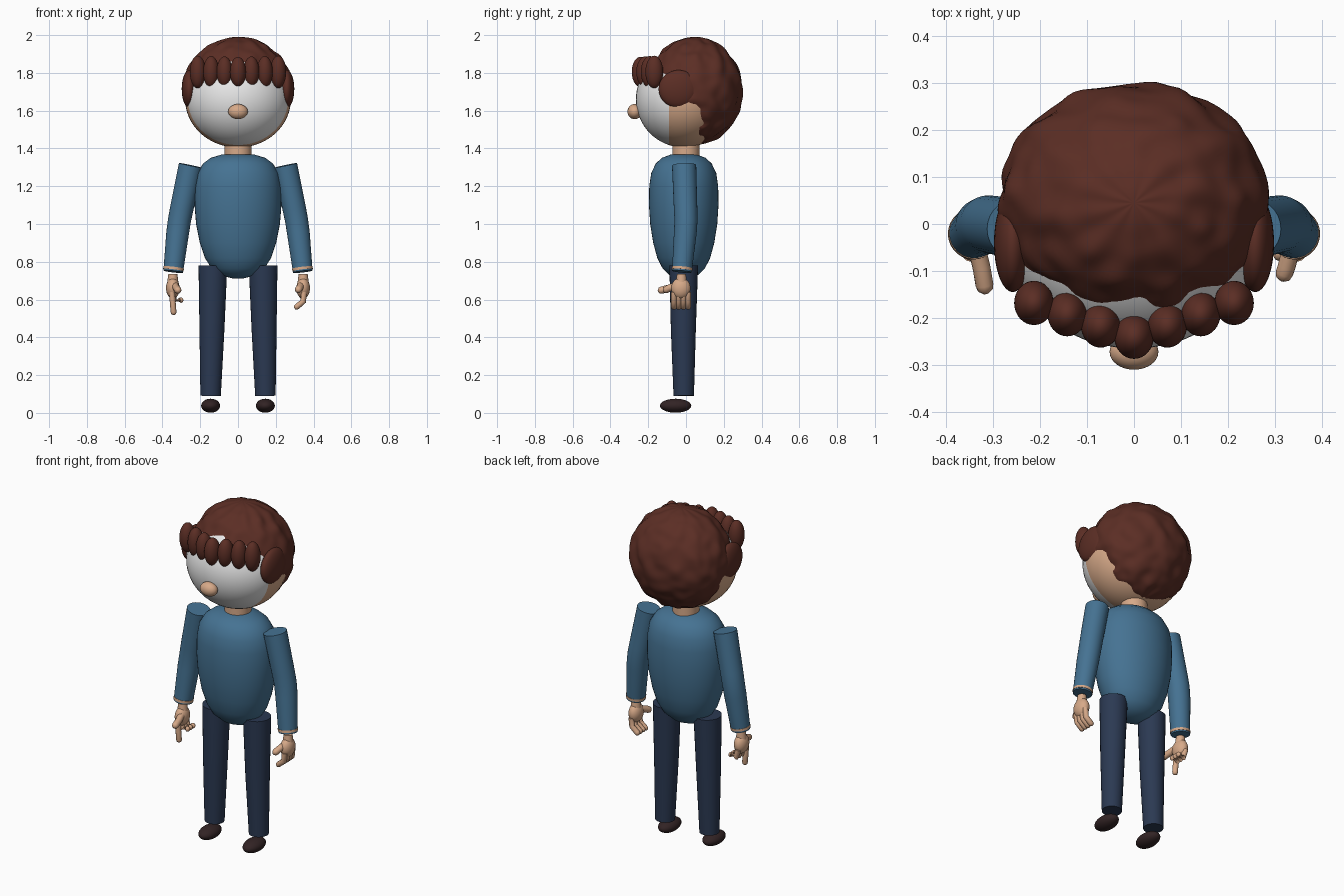
import bpy, bmesh, math
from mathutils import Vector, noise

cube = bpy.data.objects.get("Cube")
if cube:
    bpy.data.objects.remove(cube)


def material(name, rgb):
    m = bpy.data.materials.new(name)
    m.use_nodes = True
    m.diffuse_color = (*rgb, 1)
    bsdf = next(n for n in m.node_tree.nodes if n.type == 'BSDF_PRINCIPLED')
    bsdf.inputs["Base Color"].default_value = (*rgb, 1)
    return m


SKIN = material("skin", (0.68, 0.40, 0.25))
FACE = material("face white", (0.80, 0.80, 0.80))
HAIR = material("hair brown", (0.105, 0.027, 0.018))
SHIRT = material("shirt blue", (0.06, 0.17, 0.29))
PANTS = material("trouser navy", (0.024, 0.041, 0.085))
SHOE = material("shoe dark brown", (0.032, 0.017, 0.018))


def finish(name, bm, *mats):
    bmesh.ops.recalc_face_normals(bm, faces=bm.faces)
    me = bpy.data.meshes.new(name)
    bm.to_mesh(me)
    bm.free()
    for m in mats:
        me.materials.append(m)
    me.shade_smooth()
    me.set_sharp_from_angle(angle=math.radians(45))
    ob = bpy.data.objects.new(name, me)
    bpy.context.collection.objects.link(ob)
    return ob


def sphere_mesh(centre, radii, u=32, v=20):
    bm = bmesh.new()
    bmesh.ops.create_uvsphere(bm, u_segments=u, v_segments=v, radius=1)
    for p in bm.verts:
        p.co = Vector(a * r + c for a, r, c in zip(p.co, radii, centre))
    return bm


def ellipsoid(name, centre, radii, mat):
    return finish(name, sphere_mesh(centre, radii), mat)


def tube(name, path, radii, mat, depth=1.0, sides=28):
    """Loft circles along a path and cap both ends."""
    bm = bmesh.new()
    pts = [Vector(p) for p in path]
    rings = []
    for i, p in enumerate(pts):
        t = (pts[min(i + 1, len(pts) - 1)] - pts[max(i - 1, 0)]).normalized()
        u = Vector((1, 0, 0))
        u = (u - t * u.dot(t)).normalized()
        v = t.cross(u) * depth
        angles = [math.tau * k / sides for k in range(sides)]
        rings.append([bm.verts.new(p + radii[i] * (u * math.cos(a) + v * math.sin(a)))
                      for a in angles])
    for a, b in zip(rings, rings[1:]):
        for k in range(sides):
            j = (k + 1) % sides
            bm.faces.new((a[k], a[j], b[j], b[k]))
    bm.faces.new(rings[0])
    bm.faces.new(rings[-1])
    return finish(name, bm, mat)


def finger(name, path, r):
    # rounded tip beyond the last joint
    a, b = Vector(path[-2]), Vector(path[-1])
    d = (b - a).normalized() * r
    pts = path[:-1] + [b - d, b - d * 0.4, b]
    radii = [r] * (len(path) - 1) + [r, r * 0.85, r * 0.3]
    tube(name, pts, radii, SKIN, sides=12)


# Head with a white front mask
HC, HR = Vector((0, -0.01, 1.66)), Vector((0.28, 0.255, 0.255))
bm = sphere_mesh(HC, HR, 48, 32)
bmesh.ops.bisect_plane(bm, geom=bm.verts[:] + bm.edges[:] + bm.faces[:],
                       plane_co=(0, -0.09, 0), plane_no=(0, 1, 0))
for f in bm.faces:
    f.material_index = int(f.calc_center_median().y < -0.09)
finish("head", bm, SKIN, FACE)
ellipsoid("nose", (0, -0.272, 1.595), (0.052, 0.038, 0.04), SKIN)
tube("neck", [(0, 0, 1.34), (0, 0, 1.46)], [0.072, 0.072], SKIN)

# Hair cap: wavy shell that sinks into the head along a ragged hairline
CC, CR = Vector((0, 0.045, 1.705)), Vector((0.287, 0.255, 0.285))
bm = sphere_mesh((0, 0, 0), (1, 1, 1), 112, 72)
for p in bm.verts:
    d = p.co.copy()
    ang = math.atan2(d.y, d.x)
    flat = math.hypot(d.x, d.y)
    ridge = 0.5 + 0.5 * math.sin(10 * ang + 2.2 * math.sin(4 * d.z))
    wave = 0.03 * flat * (ridge - 0.5) + 0.035 * noise.noise(d * 4.5) * min(1, flat * 2)
    outer = CC + Vector(a * r for a, r in zip(d, CR)) * (1 + wave)
    inner = HC + Vector(a * r for a, r in zip(d, HR)) * 0.9
    line = 0.065 - 1.7 * max(0, outer.z - 1.62)
    ragged = 0.045 * noise.noise(outer * 13) + 0.015 * math.sin(outer.z * 60)
    k = min(1, max(0, (outer.y - line + ragged) / 0.05 + 0.5))
    k = k * k * (3 - 2 * k)
    p.co = inner.lerp(outer, k)
finish("hair_cap", bm, HAIR)

# Fringe locks and side locks
for i in range(-3, 4):
    s = abs(i)
    ellipsoid(f"fringe_lock_{i + 4}", (0.071 * i, -0.24 + 0.024 * s, 1.805),
              (0.042, 0.047, 0.08 + 0.002 * s), HAIR)
for side, s in (("left", 1), ("right", -1)):
    ellipsoid(f"{side}_side_lock", (0.258 * s, -0.04, 1.715), (0.04, 0.105, 0.1), HAIR)

# Torso
heights = [1.372, 1.368, 1.35, 1.32, 1.27, 1.2, 1.1, 1.0, 0.9, 0.82, 0.765, 0.73, 0.712]
widths = [0.03, 0.085, 0.145, 0.185, 0.215, 0.228, 0.23, 0.222, 0.202, 0.175, 0.14, 0.095, 0.03]
tube("torso", [(0, -0.012, z) for z in heights], widths, SHIRT, 0.8, 48)

# Limbs
for side, s in (("left", 1), ("right", -1)):
    wrist, elbow = Vector((0.343 * s, -0.022, 0.748)), Vector((0.31 * s, 0, 1.02))
    tube(f"{side}_sleeve", [(0.25 * s, -0.01, 1.31), (0.298 * s, -0.002, 1.08), elbow,
                            (0.32 * s, -0.004, 0.95), wrist],
         [0.064, 0.062, 0.061, 0.06, 0.052], SHIRT)
    tube(f"{side}_cuff", [wrist.lerp(elbow, 0.03), wrist.lerp(elbow, 0.08)],
         [0.0545, 0.0545], SKIN)
    tube(f"{side}_trouser_leg", [(0.133 * s, -0.012, 0.78), (0.138 * s, -0.014, 0.44),
                                 (0.145 * s, -0.012, 0.09)],
         [0.076, 0.066, 0.054], PANTS)
    ellipsoid(f"{side}_shoe", (0.145 * s, -0.055, 0.038), (0.05, 0.083, 0.037), SHOE)

    # Hands: short wrist, palm, thumb and four bent fingers
    tube(f"{side}_wrist", [(0.345 * s, -0.024, 0.735), (0.345 * s, -0.025, 0.67)],
         [0.024, 0.032], SKIN, sides=16)
    ellipsoid(f"{side}_palm", (0.345 * s, -0.027, 0.66), (0.036, 0.051, 0.056), SKIN)
    reach = -0.12 if s > 0 else -0.148
    finger(f"{side}_thumb", [(0.335 * s, -0.05, 0.675), (0.325 * s, -0.09, 0.66),
                             (0.315 * s, reach, 0.645)], 0.019)
    for i in range(4):
        y = -0.064 + 0.025 * i
        if s < 0 and i == 0:
            path = [(-0.35, y, 0.64), (-0.345, y, 0.58), (-0.34, y, 0.518)]
        elif s < 0:
            path = [(-0.35, y, 0.64), (-0.335, y, 0.59), (-0.29, y, 0.6)]
        else:
            path = [(0.35, y, 0.64), (0.345, y, 0.59), (0.3, y, 0.552)]
        finger(f"{side}_finger_{i + 1}", path, 0.0155)
